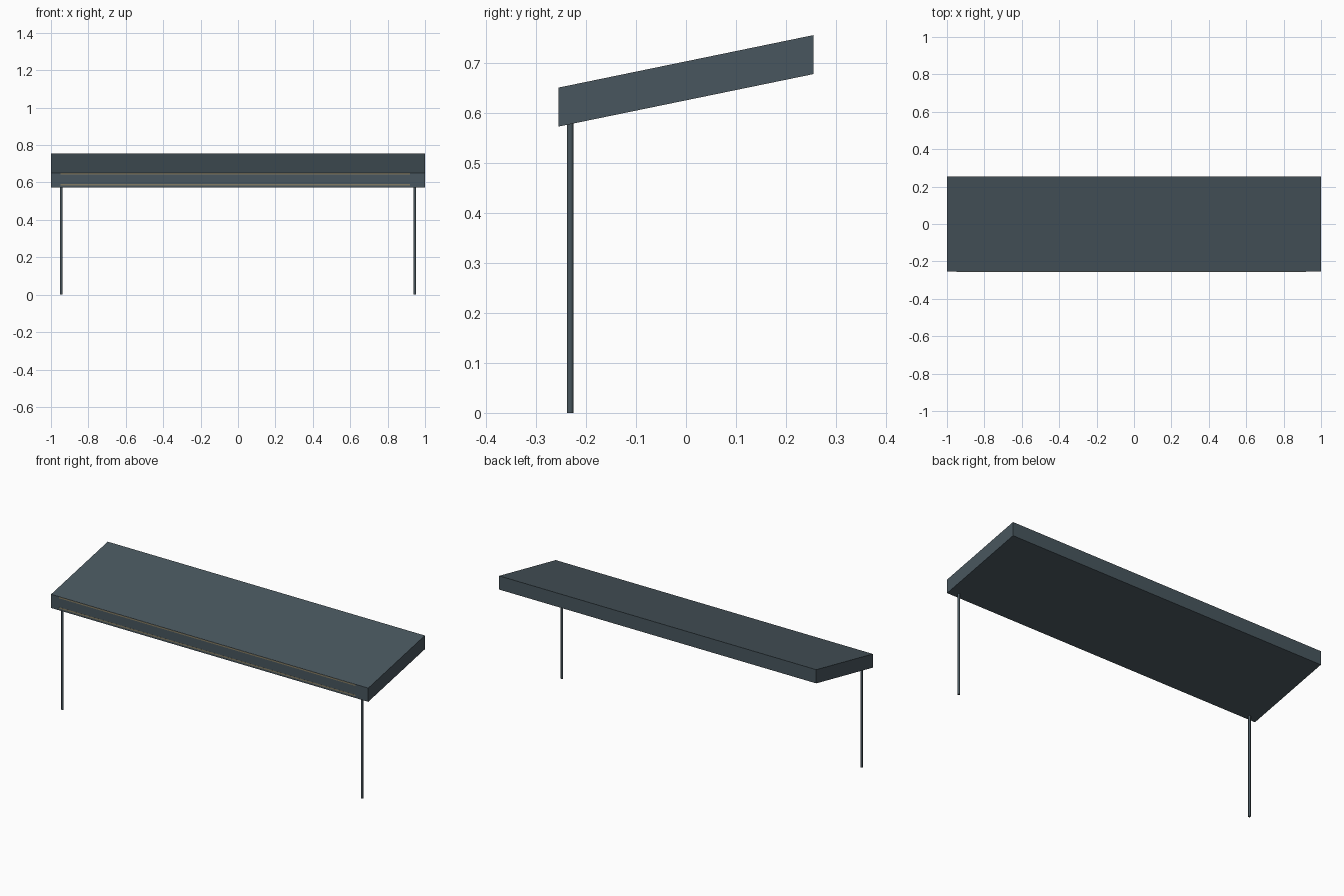
import bpy, bmesh

if "Cube" in bpy.data.objects:
    bpy.data.objects.remove(bpy.data.objects["Cube"])


def material(name, rgb):
    m = bpy.data.materials.new(name)
    m.diffuse_color = (*rgb, 1)
    m.use_nodes = True
    m.node_tree.nodes["Principled BSDF"].inputs["Base Color"].default_value = m.diffuse_color
    return m


slate = material("slate metal", (0.066, 0.094, 0.112))
tan = material("tan trim", (0.23, 0.20, 0.13))


def add(name, bm, mat):
    bmesh.ops.recalc_face_normals(bm, faces=bm.faces)
    me = bpy.data.meshes.new(name)
    bm.to_mesh(me)
    bm.free()
    me.materials.append(mat)
    ob = bpy.data.objects.new(name, me)
    bpy.context.collection.objects.link(ob)
    return ob


def extruded(name, profile, x0, x1, mat):
    """Side profile (y, z) swept along x."""
    bm = bmesh.new()
    f = bm.faces.new([bm.verts.new((x0, y, z)) for y, z in profile])
    r = bmesh.ops.extrude_face_region(bm, geom=[f])
    for v in r["geom"]:
        if isinstance(v, bmesh.types.BMVert):
            v.co.x = x1
    return add(name, bm, mat)


# sloping canopy slab
extruded("canopy", [(-0.255, 0.573), (0.255, 0.678), (0.255, 0.756), (-0.255, 0.651)], -1, 1, slate)

# thin light strips along the front edge
for name, z in (("upper_trim", 0.646), ("lower_trim", 0.587)):
    a, b = z - 0.004, z + 0.004
    extruded(name, [(-0.2555, a), (-0.2545, a), (-0.2545, b), (-0.2555, b)], -0.95, 0.92, tan)

# two front posts
for name, x in (("left_post", -0.945), ("right_post", 0.945)):
    bm = bmesh.new()
    bmesh.ops.create_cone(bm, cap_ends=True, segments=16, radius1=0.0065, radius2=0.0065, depth=0.58)
    bmesh.ops.translate(bm, verts=bm.verts, vec=(x, -0.232, 0.29))
    ob = add(name, bm, slate)
    for p in ob.data.polygons:
        p.use_smooth = abs(p.normal.z) < 0.5
